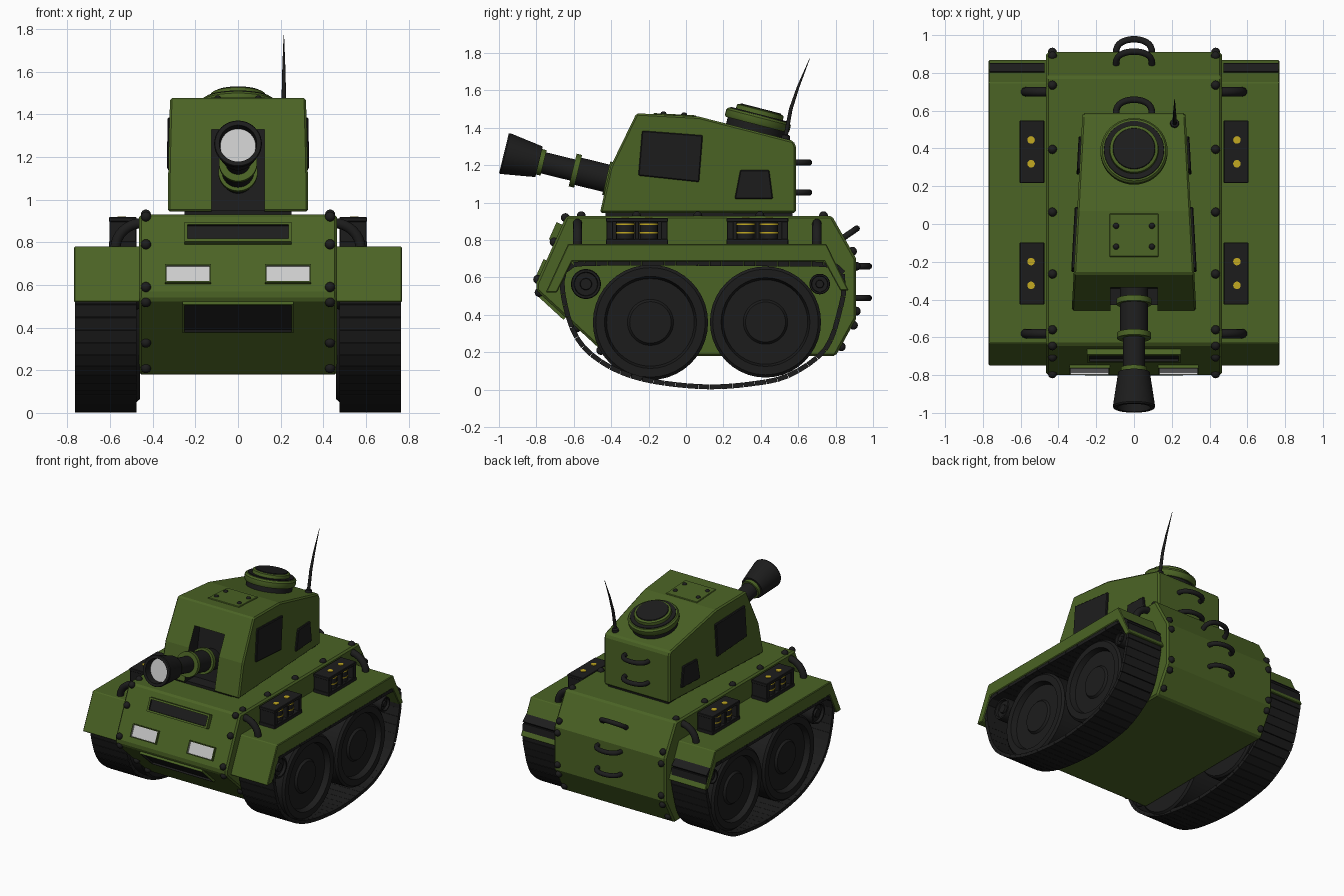
import bpy, bmesh, math
from mathutils import Vector, Matrix

if "Cube" in bpy.data.objects:
    bpy.data.objects.remove(bpy.data.objects["Cube"])


def mat(name, r, g, b):
    m = bpy.data.materials.new(name)
    m.diffuse_color = (r, g, b, 1)
    m.use_nodes = True
    m.node_tree.nodes["Principled BSDF"].inputs["Base Color"].default_value = m.diffuse_color
    return m


GREEN = mat("green_paint", 0.07, 0.125, 0.018)
BLACK = mat("black_metal", 0.012, 0.012, 0.012)
LIGHT = mat("lamp_glass", 0.62, 0.62, 0.62)
YELLOW = mat("yellow_band", 0.55, 0.4, 0.015)


def finish(name, bm, mats, smooth=False, bevel=0, mirror=False):
    bmesh.ops.recalc_face_normals(bm, faces=bm.faces[:])
    me = bpy.data.meshes.new(name)
    bm.to_mesh(me)
    bm.free()
    for m in mats:
        me.materials.append(m)
    if smooth:
        me.shade_smooth()
        me.set_sharp_from_angle(angle=0.6)
    ob = bpy.data.objects.new(name, me)
    bpy.context.collection.objects.link(ob)
    if bevel:
        ob.modifiers.new("bevel", 'BEVEL').width = bevel
    if mirror:
        ob.modifiers.new("mirror", 'MIRROR')
    return ob


def prism(name, pts, lo, hi, m, **kw):
    """(y, z) outline stretched in x between lo(y) and hi(y)."""
    bm = bmesh.new()
    a = [bm.verts.new((lo(y) if callable(lo) else lo, y, z)) for y, z in pts]
    b = [bm.verts.new((hi(y) if callable(hi) else hi, y, z)) for y, z in pts]
    bm.faces.new(a)
    bm.faces.new(b)
    for i in range(len(pts)):
        j = (i + 1) % len(pts)
        bm.faces.new((a[i], a[j], b[j], b[i]))
    return finish(name, bm, [m], **kw)


def add_box(bm, c, size, tilt=0.0):
    mx = Matrix.Translation(c) @ Matrix.Rotation(tilt, 4, 'X') @ Matrix.Diagonal((*size, 1))
    return bmesh.ops.create_cube(bm, size=1, matrix=mx)['verts']


def lathe(name, prof, origin, axis, m, n=40, **kw):
    """(distance along axis, radius) profile turned about an axis."""
    bm = bmesh.new()
    q = Vector((0, 0, 1)).rotation_difference(Vector(axis))
    rings = []
    for t, r in prof:
        rings.append([bm.verts.new(Vector(origin) + q @ Vector((
            r * math.cos(k * math.tau / n), r * math.sin(k * math.tau / n), t))) for k in range(n)])
    for a, b in zip(rings, rings[1:]):
        for k in range(n):
            bm.faces.new((a[k], a[(k + 1) % n], b[(k + 1) % n], b[k]))
    bmesh.ops.remove_doubles(bm, verts=bm.verts[:], dist=1e-5)
    return finish(name, bm, [m], smooth=True, **kw)


def tube(name, pts, r, m, mirror=False, taper=None):
    cu = bpy.data.curves.new(name, 'CURVE')
    cu.dimensions, cu.bevel_depth, cu.bevel_resolution, cu.use_fill_caps = '3D', r, 3, True
    s = cu.splines.new('POLY')
    s.points.add(len(pts) - 1)
    for i, p in enumerate(pts):
        s.points[i].co = (*p, 1)
        s.points[i].radius = taper[i] if taper else 1
    cu.materials.append(m)
    ob = bpy.data.objects.new(name, cu)
    bpy.context.collection.objects.link(ob)
    if mirror:
        ob.modifiers.new("mirror", 'MIRROR')


def framed_panel(name, c, w, h, d, tilt, border, inner, mirror=False):
    """Green box whose front face is a sunken coloured panel."""
    bm = bmesh.new()
    add_box(bm, (0, 0, 0), (w, d, h))
    bm.normal_update()
    f = min(bm.faces, key=lambda f: f.normal.y)
    f.material_index = 0
    bmesh.ops.inset_region(bm, faces=[f], thickness=border)
    f.material_index = 1
    vs = bmesh.ops.extrude_discrete_faces(bm, faces=[f])['faces'][0]
    bmesh.ops.translate(bm, verts=vs.verts[:], vec=(0, 0.013, 0))
    bm.transform(Matrix.Translation(c) @ Matrix.Rotation(tilt, 4, 'X'))
    return finish(name, bm, [GREEN, inner], mirror=mirror)


# Hull and fenders
prism("hull", [(-0.42, 0.18), (-0.80, 0.53), (-0.80, 0.57), (-0.64, 0.93), (0.78, 0.93),
               (0.91, 0.70), (0.91, 0.38), (0.80, 0.18)], -0.465, 0.465, GREEN, bevel=0.012)
prism("fender", [(-0.75, 0.52), (-0.63, 0.78), (0.75, 0.78), (0.87, 0.53), (0.825, 0.53),
                 (0.74, 0.685), (-0.61, 0.685), (-0.69, 0.52)], 0.455, 0.77, GREEN, bevel=0.005, mirror=True)

# Track: plates spaced evenly along a smooth closed loop
key = [Vector(p) for p in [(-0.66, 0.54), (-0.595, 0.30), (-0.46, 0.155), (-0.245, 0.06), (0.07, 0.017),
       (0.34, 0.03), (0.555, 0.08), (0.745, 0.22), (0.825, 0.435), (0.84, 0.57), (0.79, 0.66),
       (0.5, 0.672), (0, 0.676), (-0.45, 0.676), (-0.62, 0.655)]]
path = []
for i in range(len(key)):
    p0, p1, p2, p3 = (key[(i + k - 1) % len(key)] for k in range(4))
    for s in range(30):
        t = s / 30
        path.append(0.5 * (2 * p1 + (p2 - p0) * t + (2 * p0 - 5 * p1 + 4 * p2 - p3) * t * t
                           + (3 * p1 - p0 - 3 * p2 + p3) * t ** 3))
path.append(path[0])
total = sum((b - a).length for a, b in zip(path, path[1:]))
LINKS, bm, run, n = 62, bmesh.new(), 0.0, 0
for a, b in zip(path, path[1:]):
    seg = (b - a).length
    while n < LINKS and n * total / LINKS < run + seg:
        p, d = a.lerp(b, (n * total / LINKS - run) / seg), b - a
        add_box(bm, (0.62, p.x, p.y), (0.29, total / LINKS * 0.97, 0.026), math.atan2(d.y, d.x))
        n += 1
    run += seg
finish("track", bm, [BLACK], mirror=True)

# Wheels and rollers
for name, y, z, r in (("front_wheel", -0.19, 0.36, 0.308), ("rear_wheel", 0.425, 0.362, 0.297),
                      ("front_roller", -0.535, 0.565, 0.08), ("rear_roller", 0.715, 0.565, 0.055)):
    d = 0.04 if r > 0.2 else 0.02
    lathe(name, [(0, 0), (0, r * 0.96), (0.015, r), (0.255, r), (0.27, r * 0.95), (0.27, r * 0.8),
                 (0.27 - d, r * 0.76), (0.27 - d, r * 0.4), (0.285 - d, r * 0.36), (0.285 - d, 0)],
          (0.46, y, z), (1, 0, 0), BLACK, mirror=True)

# Turret with gun slot and side plates
def tw(y):
    return 0.33 - (y + 0.46) * 0.055


turret = prism("turret", [(-0.46, 0.945), (-0.405, 1.19), (-0.265, 1.478), (0.07, 1.46), (0.575, 1.33),
                          (0.587, 1.30), (0.587, 0.945)], lambda y: -tw(y), tw, GREEN, bevel=0.01)
cut = prism("slot_cutter", [(-0.6, 0.9), (-0.6, 1.33), (-0.27, 1.33), (-0.35, 0.9)], -0.125, 0.125, BLACK)
cut.hide_render = True
cut.hide_set(True)
bo = turret.modifiers.new("slot", 'BOOLEAN')
bo.object, bo.operation, bo.solver, bo.material_mode = cut, 'DIFFERENCE', 'EXACT', 'TRANSFER'
prism("turret_base", [(-0.43, 0.92), (-0.43, 0.95), (0.57, 0.95), (0.57, 0.92)], -0.25, 0.25, BLACK)
for name, pts in (("front_side_plate", [(-0.235, 1.385), (0.09, 1.36), (0.07, 1.11), (-0.255, 1.145)]),
                  ("rear_side_plate", [(0.29, 1.175), (0.445, 1.175), (0.465, 1.02), (0.26, 1.02)])):
    prism(name, pts, lambda y: tw(y) - 0.02, lambda y: tw(y) + 0.014, BLACK, bevel=0.005, mirror=True)
bm = bmesh.new()
add_box(bm, (0, -0.06, 1.467), (0.26, 0.23, 0.012), -0.054)
finish("roof_plate", bm, [GREEN], bevel=0.004)

# Gun, turned about its raised axis
P, A = (0, -0.30, 1.10), (0, -0.971, 0.237)
lathe("gun_sleeve", [(0, 0), (0, 0.075), (0.31, 0.075), (0.31, 0)], P, A, BLACK)
lathe("gun_barrel", [(0.3, 0.058), (0.52, 0.058)], P, A, BLACK)
for name, t, r in (("base_collar", 0.10, 0.092), ("middle_collar", 0.285, 0.09), ("muzzle_collar", 0.475, 0.07)):
    lathe(name, [(t, 0.05), (t, r), (t + 0.03, r), (t + 0.03, 0.05)], P, A, GREEN)
lathe("muzzle", [(0.5, 0), (0.5, 0.084), (0.685, 0.112), (0.693, 0.108), (0.693, 0.088), (0.63, 0.082),
                 (0.63, 0)], P, A, BLACK)
lathe("muzzle_disc", [(0.625, 0), (0.625, 0.083), (0.64, 0.083), (0.64, 0)], P, A, LIGHT)

# Hatch on the sloping roof
P, A = (0, 0.368, 1.378), (0, 0.25, 0.968)
lathe("hatch_ring", [(-0.03, 0), (-0.03, 0.16), (0.05, 0.16), (0.05, 0)], P, A, BLACK)
lathe("hatch_cover", [(0.04, 0), (0.04, 0.172), (0.05, 0.178), (0.08, 0.178), (0.092, 0.168), (0.095, 0.13),
                      (0.12, 0.128), (0.125, 0.12), (0.125, 0)], P, A, GREEN)
lathe("hatch_top", [(0.12, 0), (0.12, 0.115), (0.13, 0.11), (0.13, 0)], P, A, BLACK)
lathe("hatch_tread", [(0.09, 0.13), (0.098, 0.13), (0.098, 0.158), (0.09, 0.16)], P, A, BLACK)

# Antenna
lathe("antenna_base", [(0, 0), (0, 0.025), (0.03, 0.022), (0.04, 0)], (0.215, 0.53, 1.33), (0, 0.2, 0.98), BLACK)
tube("antenna", [(0.215, 0.53, 1.34), (0.215, 0.56, 1.5), (0.215, 0.60, 1.62), (0.215, 0.662, 1.772)],
     0.012, BLACK, taper=[1, 0.85, 0.6, 0.1])

# Rear grab handles and fender hoses
for name, y, z, dy, dz in (("turret_handle_high", 0.58, 1.215, 1, 0), ("turret_handle_low", 0.58, 1.055, 1, 0),
                           ("hull_handle_mid", 0.90, 0.66, 1, 0), ("hull_handle_low", 0.90, 0.49, 1, 0),
                           ("hull_handle_high", 0.845, 0.815, 0.87, 0.6)):
    pts = []
    for k in range(17):
        a = math.pi * k / 16
        d = 0.078 * math.sin(a) ** 0.7 if 0 < k < 16 else -0.01
        pts.append((0.095 * math.cos(a), y + d * dy, z + d * dz))
    tube(name, pts, 0.017, BLACK)
for name, y in (("front_hose", -0.58), ("rear_hose", 0.70)):
    tube(name, [(0.45 + 0.125 * math.sin(a), y, 0.77 + 0.12 * math.cos(a))
                for a in [math.pi / 2 * k / 8 for k in range(9)]], 0.025, BLACK, mirror=True)

# Launcher boxes with banded canisters
for name, y in (("front_launcher", -0.262), ("rear_launcher", 0.382)):
    bm = bmesh.new()
    for c, s in (((0.54, 0, 0.79), (0.13, 0.33, 0.03)), ((0.54, 0, 0.907), (0.13, 0.33, 0.022)),
                 ((0.485, 0, 0.85), (0.02, 0.32, 0.13)), ((0.54, -0.145, 0.85), (0.125, 0.035, 0.12)),
                 ((0.54, 0.145, 0.85), (0.125, 0.035, 0.12)), ((0.54, 0, 0.85), (0.12, 0.02, 0.12))):
        add_box(bm, (c[0], c[1] + y, c[2]), s)
    finish(name + "_case", bm, [BLACK], bevel=0.003, mirror=True)
    for k in (-1, 1):
        P = (0.545, y + 0.063 * k, 0.80)
        lathe(name + "_canister", [(0, 0), (0, 0.048), (0.11, 0.048), (0.11, 0)], P, (0, 0, 1), BLACK, 20, mirror=True)
        for t, r in ((0.035, 0.051), (0.08, 0.051), (0.114, 0.02)):
            lathe(name + "_band", [(t, 0), (t, r), (t + 0.008, r), (t + 0.008, 0)], P, (0, 0, 1), YELLOW, 20, mirror=True)

# Headlights and front vents
UP, LOW = -0.418, 0.827
framed_panel("headlight", (0.235, -0.758, 0.645), 0.215, 0.095, 0.05, UP, 0.01, LIGHT, mirror=True)
framed_panel("upper_vent", (0, -0.685, 0.838), 0.5, 0.10, 0.06, UP, 0.02, BLACK)
framed_panel("lower_vent", (0, -0.715, 0.456), 0.52, 0.2, 0.04, LOW, 0.012, BLACK)

# Bolts along the hull edges and on the roof
bm = bmesh.new()
for y, z in [(-0.645, 0.92), (-0.705, 0.79), (-0.793, 0.59), (-0.785, 0.52), (-0.585, 0.33), (-0.455, 0.21),
             (-0.56, 0.93), (-0.265, 0.93), (0.063, 0.93), (0.395, 0.93), (0.735, 0.93),
             (0.89, 0.74), (0.91, 0.66), (0.91, 0.42), (0.895, 0.345), (0.83, 0.23)]:
    bmesh.ops.create_uvsphere(bm, u_segments=12, v_segments=8, radius=0.024,
                              matrix=Matrix.Translation((0.432, y, z)))
for y in (-0.12, -0.01):
    bmesh.ops.create_uvsphere(bm, u_segments=12, v_segments=8, radius=0.017,
                              matrix=Matrix.Translation((0.095, y, 1.472 - 0.05 * (y + 0.12))))
finish("bolts", bm, [BLACK], smooth=True, mirror=True)
